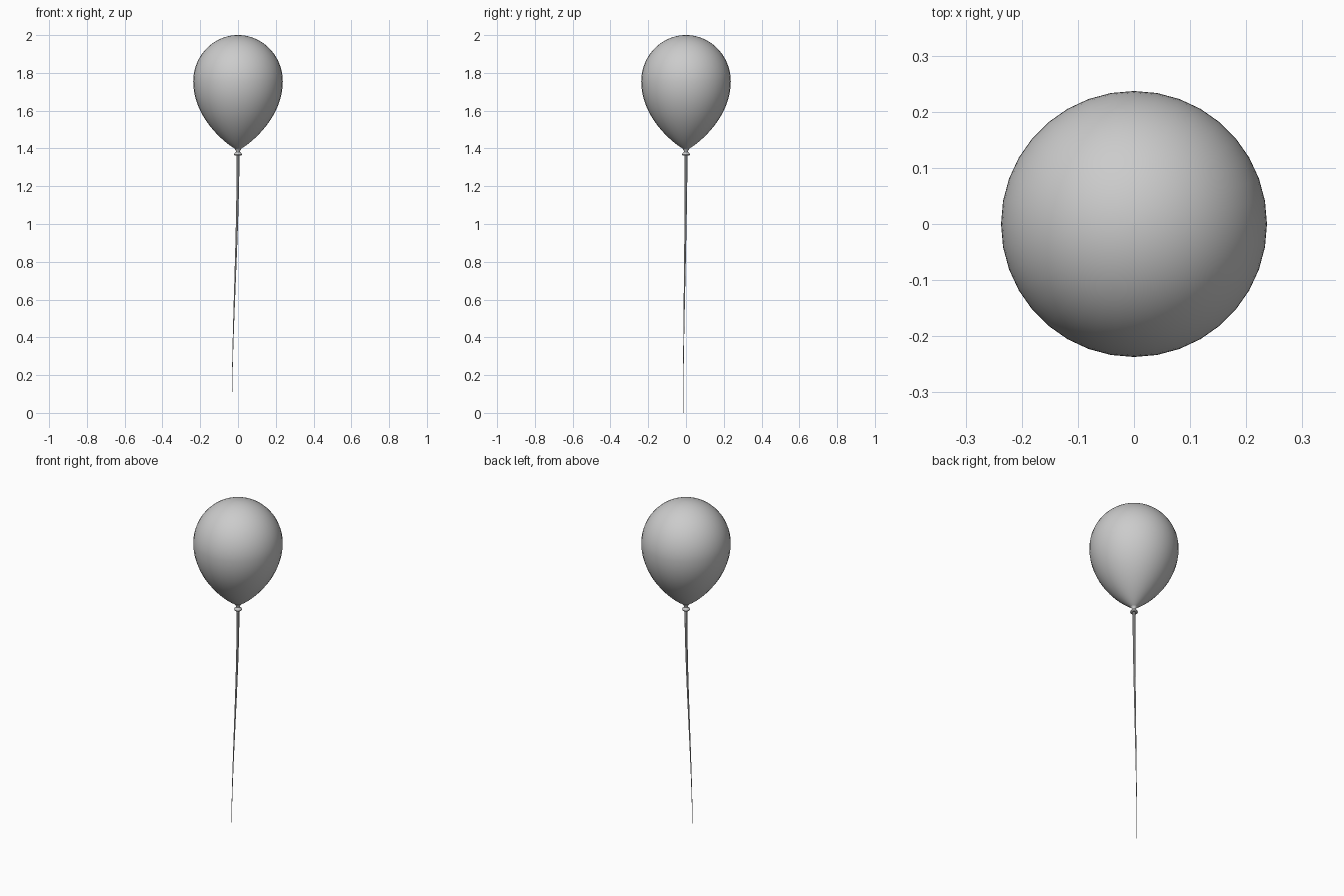
import bpy, bmesh, math

cube = bpy.data.objects.get("Cube")
if cube:
    bpy.data.objects.remove(cube)

grey = bpy.data.materials.new("balloon_grey")
grey.use_nodes = True
colour = (0.6, 0.6, 0.6, 1)
grey.diffuse_color = colour
grey.node_tree.nodes["Principled BSDF"].inputs["Base Color"].default_value = colour


def tube(name, rings, sides):
    """Skin a stack of level circles, each (x, y, z, radius), and cap the ends."""
    bm = bmesh.new()
    loops = []
    for x, y, z, r in rings:
        angles = [math.tau * i / sides for i in range(sides)]
        loops.append([bm.verts.new((x + r * math.cos(a), y + r * math.sin(a), z)) for a in angles])
    for low, high in zip(loops, loops[1:]):
        for i in range(sides):
            j = (i + 1) % sides
            bm.faces.new((low[i], low[j], high[j], high[i]))
    bm.faces.new(loops[0][::-1])
    bm.faces.new(loops[-1])
    bmesh.ops.recalc_face_normals(bm, faces=bm.faces)
    mesh = bpy.data.meshes.new(name)
    bm.to_mesh(mesh)
    bm.free()
    mesh.materials.append(grey)
    obj = bpy.data.objects.new(name, mesh)
    bpy.context.collection.objects.link(obj)
    bpy.ops.object.select_all(action='DESELECT')
    obj.select_set(True)
    bpy.context.view_layer.objects.active = obj
    bpy.ops.object.shade_smooth_by_angle(angle=math.radians(40))
    return obj


# Balloon: tapered lower half, rounded upper half
WIDEST, RADIUS, DROP, RISE = 1.755, 0.237, 0.365, 0.245
rings = []
for i in range(-20, 20):
    s = math.sin(math.pi / 2 * i / 20)
    if s < 0:
        z, r = WIDEST + s * DROP, RADIUS * max(1 - s * s, 0.001) ** 0.86
    else:
        z, r = WIDEST + s * RISE, RADIUS * math.sqrt(1 - s * s)
    rings.append((0, 0, z, r))
rings.append((0, 0, WIDEST + RISE, 0.002))
tube("balloon", rings, 36)

# Tied neck with a flared lip
lip = [(1.362, 0.012), (1.362, 0.018), (1.367, 0.021), (1.373, 0.019),
       (1.381, 0.011), (1.388, 0.011), (1.397, 0.018)]
tube("knot", [(0, 0, z, r) for z, r in lip], 16)

# String: gently drifting and thinning towards the ground
TOP = 1.37
string = []
for i in range(25):
    t = i / 24
    drift = t * t * (3 - 2 * t)
    string.append((-0.032 * drift, -0.015 * drift, TOP * (1 - t), 0.0075 * (1 - t) ** 1.2 + 0.0006))
tube("string", string, 8)
